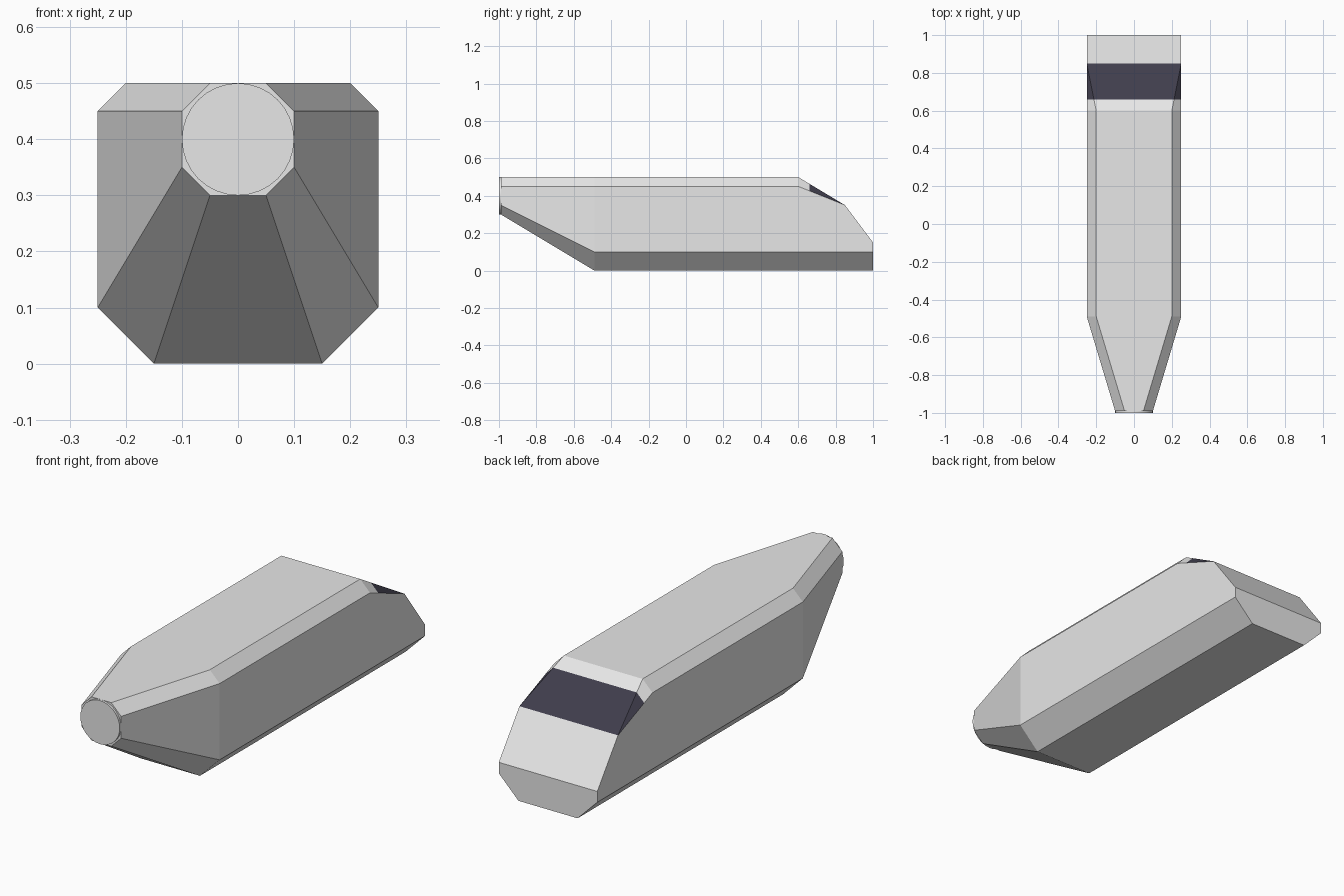
import bpy, bmesh, math
from mathutils import Vector, Matrix

if "Cube" in bpy.data.objects:
    bpy.data.objects.remove(bpy.data.objects["Cube"])


def material(name, rgb):
    m = bpy.data.materials.new(name)
    m.diffuse_color = (*rgb, 1)
    m.use_nodes = True
    m.node_tree.nodes["Principled BSDF"].inputs["Base Color"].default_value = m.diffuse_color
    return m


grey = material("light_grey", (0.8, 0.8, 0.8))
glass = material("dark_glass", (0.05, 0.047, 0.072))


def add_object(name, bm, *mats):
    mesh = bpy.data.meshes.new(name)
    bm.to_mesh(mesh)
    bm.free()
    for m in mats:
        mesh.materials.append(m)
    ob = bpy.data.objects.new(name, mesh)
    bpy.context.collection.objects.link(ob)
    return ob


# Hull: half sections (x, z) at each station along y, mirrored in x
stations = {
    -0.99: [(0.05, 0.3), (0.1, 0.35), (0.1, 0.45), (0.05, 0.5)],
    -0.49: [(0.15, 0), (0.25, 0.1), (0.25, 0.45), (0.2, 0.5)],
    0.6: [(0.25, 0.45), (0.2, 0.5)],
    0.85: [(0.25, 0.35)],
    1.0: [(0.15, 0), (0.25, 0.1), (0.25, 0.15)],
}
bm = bmesh.new()
for y, section in stations.items():
    for x, z in section:
        for side in (-1, 1):
            bm.verts.new((side * x, y, z))
bmesh.ops.convex_hull(bm, input=bm.verts[:])
bmesh.ops.dissolve_limit(bm, angle_limit=0.01, verts=bm.verts[:], edges=bm.edges[:])

# Rear window: cut across the upper slope and its corners
cut = [f for f in bm.faces if f.normal.z > 0.3 and 0.6 < f.calc_center_median().y < 0.84]
geom = set(cut) | {e for f in cut for e in f.edges} | {v for f in cut for v in f.verts}
bmesh.ops.bisect_plane(bm, geom=list(geom), plane_co=(0, 0.66, 0), plane_no=(0, 1, 0))
bm.normal_update()
for f in bm.faces:
    ys = [v.co.y for v in f.verts]
    if f.normal.z > 0.3 and min(ys) > 0.655 and max(ys) < 0.86:
        f.material_index = 1
add_object("hull", bm, grey, glass)

# Round nose plate with an inset ring on its front
bm = bmesh.new()
turn = Matrix.Translation((0, -0.9925, 0.4)) @ Matrix.Rotation(math.radians(90), 4, 'X')
bmesh.ops.create_cone(bm, cap_ends=True, segments=32, radius1=0.1, radius2=0.1,
                      depth=0.015, matrix=turn)
bm.normal_update()
front = [f for f in bm.faces if f.normal.y < -0.9]
bmesh.ops.inset_region(bm, faces=front, thickness=0.02)
plate = add_object("nose_plate", bm, grey)
bpy.context.view_layer.objects.active = plate
plate.select_set(True)
bpy.ops.object.shade_smooth_by_angle(angle=math.radians(30))
